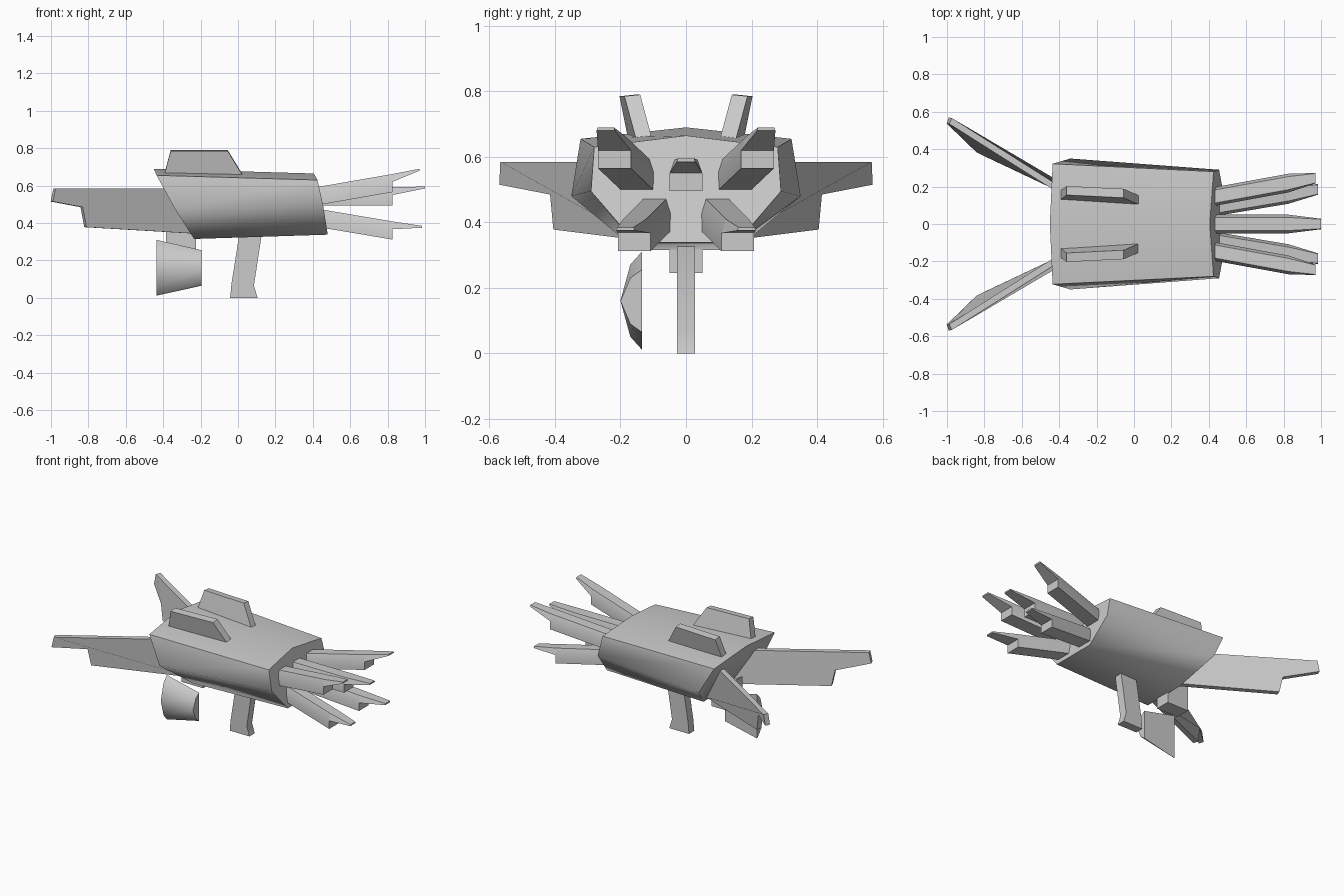
import bpy, bmesh

cube = bpy.data.objects.get("Cube")
if cube:
    bpy.data.objects.remove(cube, do_unlink=True)

gray = bpy.data.materials.new("light_gray")
gray.use_nodes = True
gray.diffuse_color = (0.6, 0.6, 0.6, 1)
gray.node_tree.nodes["Principled BSDF"].inputs["Base Color"].default_value = (0.6, 0.6, 0.6, 1)


def loft(bm, sections):
    """Closed solid through matching rings of points."""
    rings = [[bm.verts.new(p) for p in s] for s in sections]
    n = len(rings[0])
    for a, b in zip(rings, rings[1:]):
        for i in range(n):
            j = (i + 1) % n
            bm.faces.new((a[i], a[j], b[j], b[i]))
    bm.faces.new(rings[0])
    bm.faces.new(rings[-1])


def build(name, *solids, angle=0.5):
    bm = bmesh.new()
    for sections in solids:
        loft(bm, sections)
    bmesh.ops.recalc_face_normals(bm, faces=bm.faces[:])
    mesh = bpy.data.meshes.new(name)
    bm.to_mesh(mesh)
    bm.free()
    mesh.materials.append(gray)
    obj = bpy.data.objects.new(name, mesh)
    bpy.context.collection.objects.link(obj)
    bpy.ops.object.select_all(action="DESELECT")
    obj.select_set(True)
    bpy.context.view_layer.objects.active = obj
    bpy.ops.object.shade_smooth_by_angle(angle=angle)
    return obj


def symmetric(half):
    """Full ring from its +y half; the first point lies on the centre line."""
    return half + [(x, -y, z) for x, y, z in reversed(half[1:])]


def flip(points, side):
    return [(x, y * side, z) for x, y, z in points]


# Hull with slanted ends
hull_back = symmetric([(-0.45, 0, 0.69), (-0.435, 0.322, 0.655),
                       (-0.34, 0.35, 0.48), (-0.235, 0.15, 0.315)])
hull_front = symmetric([(0.405, 0, 0.665), (0.425, 0.28, 0.63),
                        (0.455, 0.29, 0.495), (0.48, 0.155, 0.338)])
build("hull", [hull_back, hull_front], angle=1.1)


# Barrels with a stepped, pointed tip
def barrel(name, side, y0, y1, z0, z1, end):
    def place(x, pairs):
        t = (x - 0.42) / (end - 0.42)
        return [(x, side * (y0 + (y1 - y0) * t + y), z0 + (z1 - z0) * t + z)
                for y, z in pairs]

    upper = [(0.05, 0.55), (0.035, 0.592), (-0.035, 0.592), (-0.05, 0.55)]
    full = [(0.05, 0.495)] + upper + [(-0.05, 0.495)]
    tip = [(0.028, 0.585), (0.025, 0.595), (-0.025, 0.595), (-0.028, 0.585)]
    build(name, [place(0.38, full), place(0.825, full)],
          [place(0.825, upper), place(end, tip)], angle=0.9)


barrel("centre_barrel", 1, 0, 0, 0, 0, 1.0)
for side, label in ((1, "left"), (-1, "right")):
    barrel(label + "_upper_barrel", side, 0.145, 0.245, 0, 0.095, 0.97)
    barrel(label + "_lower_barrel", side, 0.09, 0.185, -0.115, -0.21, 0.985)

    # Roof fins, leaning outward
    inner = [(-0.4, 0.125, 0.64), (-0.36, 0.155, 0.79),
             (-0.055, 0.14, 0.79), (0.04, 0.098, 0.635)]
    outer = [(x, y + 0.048, z - 0.005) for x, y, z in inner]
    build(label + "_fin", [flip(inner, side), flip(outer, side)])

    # Swept rear wings with a stepped lower edge
    face = [(-0.3, 0.14, 0.585), (-0.975, 0.567, 0.585), (-0.99, 0.57, 0.515),
            (-0.83, 0.415, 0.485), (-0.81, 0.405, 0.378), (-0.25, 0.14, 0.345)]
    back = [(x - 0.012, y - 0.032, z) for x, y, z in face]
    build(label + "_wing", [flip(face, side), flip(back, side)])


# Grip
grip = [(0.01, 0.36), (-0.035, 0.075), (-0.042, 0), (0.105, 0),
        (0.085, 0.065), (0.13, 0.36)]
build("grip", [[(x, y, z) for x, z in grip] for y in (-0.028, 0.028)])

# Bracket under the hull
block = [(-0.385, 0.45), (-0.385, 0.245), (-0.225, 0.245), (-0.225, 0.36)]
build("bracket", [[(x, y, z) for x, z in block] for y in (-0.05, 0.05)])

# Curved side shield, flat on its inner face
bulge = [(0, 0), (0.13, 0.035), (0.5, 0.065), (0.87, 0.035), (1, 0)]
build("side_shield", [[(x, -0.135 - d, lo + (hi - lo) * t) for t, d in bulge]
                      for x, lo, hi in ((-0.435, 0.012, 0.31), (-0.195, 0.065, 0.255))],
      angle=0.9)
